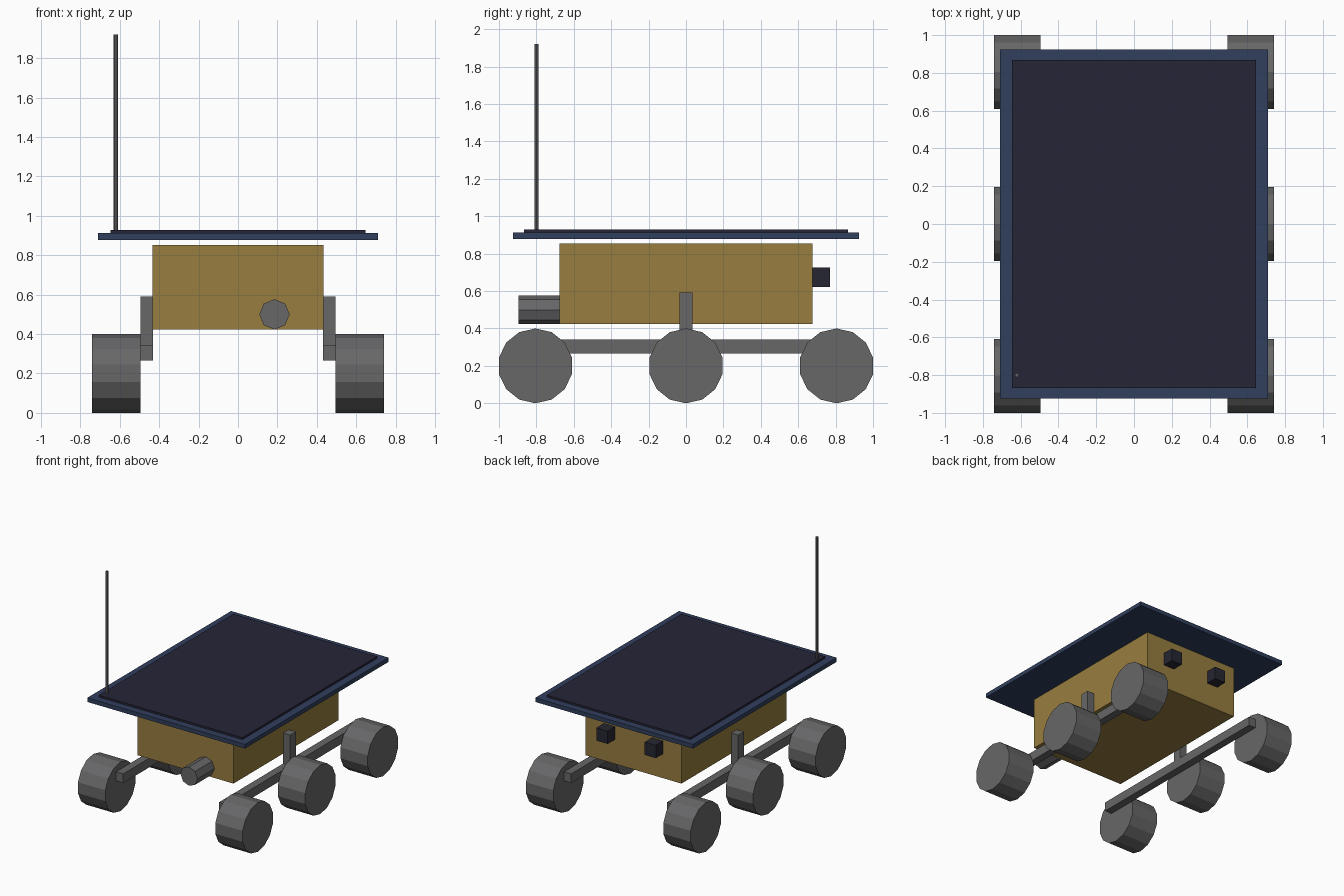
import bpy
import bmesh
from math import sin, cos, tau
from mathutils import Vector

cube = bpy.data.objects.get("Cube")
if cube:
    bpy.data.objects.remove(cube, do_unlink=True)


def material(name, rgb):
    m = bpy.data.materials.new(name)
    m.use_nodes = True
    m.diffuse_color = (*rgb, 1)
    m.node_tree.nodes["Principled BSDF"].inputs["Base Color"].default_value = (*rgb, 1)
    return m


gold = material("gold foil", (0.31, 0.205, 0.05))
grey = material("grey metal", (0.135, 0.135, 0.14))
blue = material("blue panel frame", (0.03, 0.05, 0.11))
dark = material("dark solar cell", (0.019, 0.018, 0.038))
black = material("black lens housing", (0.019, 0.019, 0.032))


def finish(name, bm, mat):
    bmesh.ops.recalc_face_normals(bm, faces=bm.faces)
    mesh = bpy.data.meshes.new(name)
    bm.to_mesh(mesh)
    bm.free()
    mesh.materials.append(mat)
    obj = bpy.data.objects.new(name, mesh)
    bpy.context.collection.objects.link(obj)
    return obj


def box(name, low, high, mat):
    low, high = Vector(low), Vector(high)
    bm = bmesh.new()
    bmesh.ops.create_cube(bm, size=1)
    bmesh.ops.scale(bm, vec=high - low, verts=bm.verts)
    bmesh.ops.translate(bm, vec=(low + high) / 2, verts=bm.verts)
    return finish(name, bm, mat)


def prism(name, base, axis, length, radius, sides, mat):
    """Flat-sided cylinder from base along axis, first corner on 'up'."""
    axis = Vector(axis)
    up = Vector((0, 1, 0)) if axis.z else Vector((0, 0, 1))
    side = axis.cross(up)
    bm = bmesh.new()
    ring = [bm.verts.new(Vector(base) + radius * (up * cos(tau * i / sides) + side * sin(tau * i / sides)))
            for i in range(sides)]
    cap = bm.faces.new(ring)
    grown = bmesh.ops.extrude_face_region(bm, geom=[cap], use_keep_orig=True)
    moved = [v for v in grown["geom"] if isinstance(v, bmesh.types.BMVert)]
    bmesh.ops.translate(bm, vec=axis * length, verts=moved)
    return finish(name, bm, mat)


# Body and solar panel
box("body", (-0.433, -0.677, 0.424), (0.433, 0.677, 0.853), gold)
box("panel_frame", (-0.71, -0.925, 0.878), (0.71, 0.925, 0.912), blue)
box("solar_cells", (-0.647, -0.867, 0.905), (0.647, 0.867, 0.928), dark)

# Antenna and front instrument
prism("antenna", (-0.62, -0.8, 0.92), (0, 0, 1), 1.0, 0.011, 8, grey)
prism("front_instrument", (0.185, -0.66, 0.5), (0, -1, 0), 0.235, 0.077, 8, grey)

# Suspension, wheels and rear cameras on each side
for label, s in (("left", 1), ("right", -1)):
    inner, outer = sorted((s * 0.432, s * 0.496))
    box(label + "_beam", (inner, -0.86, 0.267), (outer, 0.86, 0.342), grey)
    box(label + "_post", (inner, -0.036, 0.335), (outer, 0.036, 0.591), grey)
    for place, y in (("front", -0.805), ("middle", 0), ("rear", 0.805)):
        prism(f"{place}_{label}_wheel", (s * 0.496, y, 0.2), (s, 0, 0), 0.246, 0.2, 14, grey)
    x = s * 0.217
    box(label + "_rear_camera", (x - 0.05, 0.665, 0.622), (x + 0.05, 0.77, 0.727), black)
